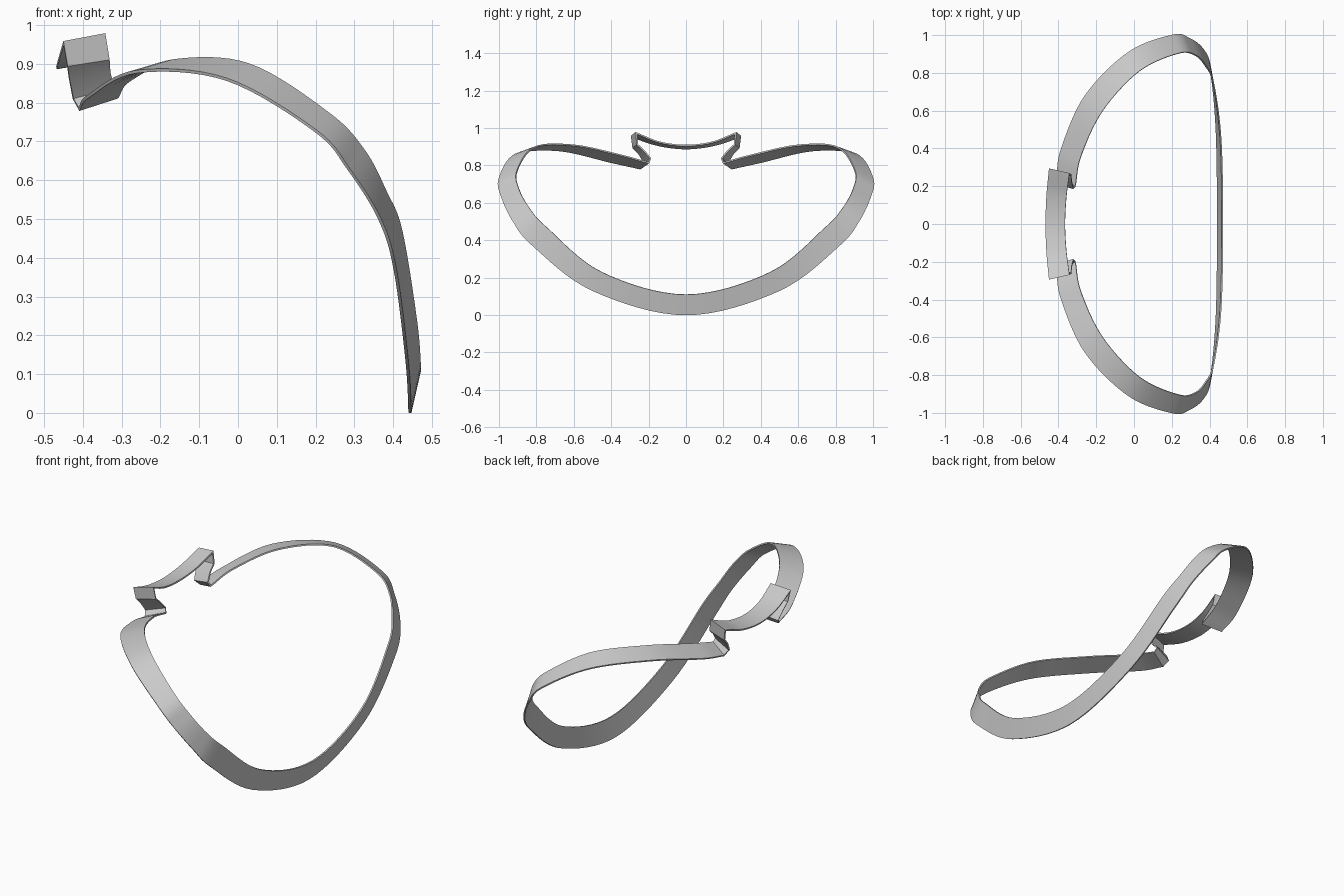
import bpy
import bmesh
import math
from mathutils import Vector

cube = bpy.data.objects.get("Cube")
if cube:
    bpy.data.objects.remove(cube, do_unlink=True)


def material(name, color):
    mat = bpy.data.materials.new(name)
    mat.use_nodes = True
    mat.diffuse_color = color
    mat.node_tree.nodes["Principled BSDF"].inputs["Base Color"].default_value = color
    return mat


def catmull(p0, p1, p2, p3, t):
    """Point between p1 and p2 on a smooth curve through all four."""
    return 0.5 * (2 * p1 + (p2 - p0) * t + (2 * p0 - 5 * p1 + 4 * p2 - p3) * t ** 2
                  + (3 * p1 - p0 - 3 * p2 + p3) * t ** 3)


def flip(point):
    return Vector((point.x, -point.y, point.z))


def smooth_edge(points, steps):
    """Smooth edge whose last point lies on the mirror plane."""
    pts = [Vector(p) for p in points]
    pts = [2 * pts[0] - pts[1]] + pts + [flip(pts[-2])]
    out = []
    for i in range(1, len(pts) - 2):
        for s in range(steps):
            out.append(catmull(*pts[i - 1:i + 3], s / steps))
    return out + [pts[-2]]


def smooth_strip(stations, steps):
    edges = [smooth_edge(side, steps) for side in zip(*stations)]
    return list(zip(*edges))


# Long sweeping loop: outer and inner edge, from the hook end to the low middle
loop = [
    ((-.41, .246, .783), (-.31, .20, .815)),
    ((-.385, .40, .817), (-.28, .36, .858)),
    ((-.26, .68, .88), (-.165, .60, .908)),
    ((-.03, .91, .86), (.03, .81, .897)),
    ((.20, 1.0, .727), (.235, .903, .77)),
    ((.287, .985, .626), (.325, .893, .675)),
    ((.365, .925, .50), (.38, .835, .57)),
    ((.405, .82, .37), (.42, .745, .47)),
    ((.436, .50, .13), (.459, .45, .23)),
    ((.443, 0, 0), (.468, 0, .11)),
]

# Sagging bridge between the two hooks, from its corner to the middle
bridge = [
    ((-.45, .29, .953), (-.342, .265, .973)),
    ((-.463, .15, .908), (-.358, .14, .924)),
    ((-.468, 0, .89), (-.365, 0, .907)),
]

# Folded hook joining bridge and loop
hook = [
    ((-.44, .283, .895), (-.332, .26, .912)),
    ((-.435, .25, .86), (-.33, .225, .88)),
    ((-.425, .22, .81), (-.32, .19, .838)),
]

rows = smooth_strip(bridge, 8)[::-1]
rows += [(Vector(a), Vector(b)) for a, b in hook]
rows += smooth_strip(loop, 8)

# One continuous half band, then mirrored and thickened
bm = bmesh.new()
pairs = [[bm.verts.new(p) for p in row] for row in rows]
for (a, b), (c, d) in zip(pairs, pairs[1:]):
    bm.faces.new((a, b, d, c))
mesh = bpy.data.meshes.new("folded_band")
bm.to_mesh(mesh)
bm.free()

band = bpy.data.objects.new("folded_band", mesh)
bpy.context.collection.objects.link(band)
mesh.materials.append(material("plain grey", (0.6, 0.6, 0.6, 1)))

mirror = band.modifiers.new("mirror", "MIRROR")
mirror.use_axis = (False, True, False)
mirror.merge_threshold = 0.001
solid = band.modifiers.new("thickness", "SOLIDIFY")
solid.thickness = 0.008
solid.offset = 0
solid.use_even_offset = True

bpy.context.view_layer.objects.active = band
band.select_set(True)
for modifier in ("mirror", "thickness"):
    bpy.ops.object.modifier_apply(modifier=modifier)
bpy.ops.object.shade_smooth_by_angle(angle=math.radians(30))
